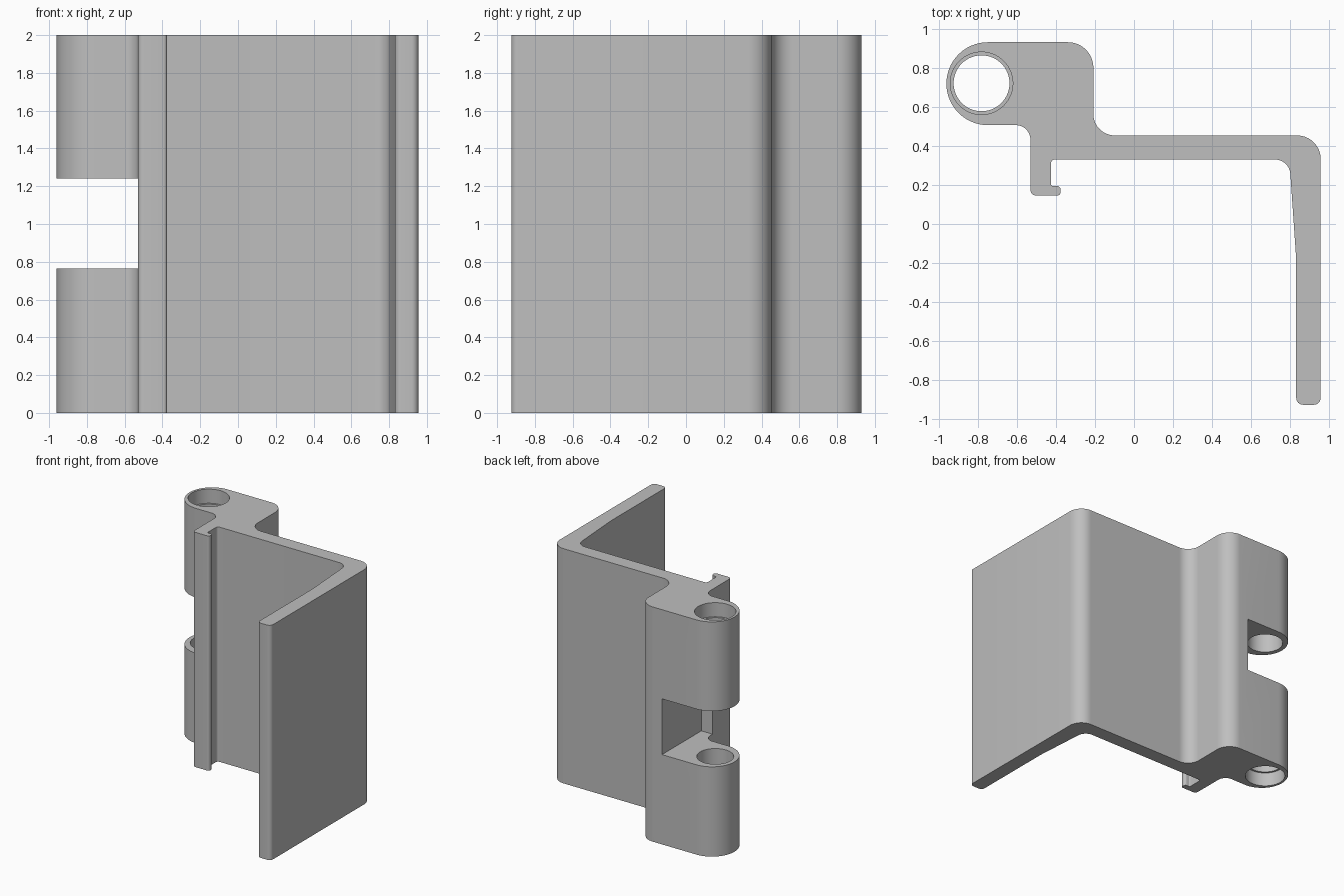
import bpy, bmesh, math
from mathutils import Vector

old = bpy.data.objects.get("Cube")
if old:
    bpy.data.objects.remove(old, do_unlink=True)

HEIGHT = 2.0
GAP_LOW, GAP_HIGH = 0.765, 1.24
PIN = (-0.78, 0.72)

grey = bpy.data.materials.new("plain grey")
grey.use_nodes = True
color = (0.52, 0.52, 0.52, 1)
grey.diffuse_color = color
grey.node_tree.nodes["Principled BSDF"].inputs["Base Color"].default_value = color


def rounded(corners):
    """Outline points with each corner (x, y, radius) replaced by a tangent arc."""
    points = []
    for i, (x, y, radius) in enumerate(corners):
        p = Vector((x, y))
        a = (Vector(corners[i - 1][:2]) - p).normalized()
        b = (Vector(corners[(i + 1) % len(corners)][:2]) - p).normalized()
        half = a.angle(b) / 2
        if radius == 0:
            points.append(p)
            continue
        center = p + (a + b).normalized() * radius / math.sin(half)
        start = p + a * radius / math.tan(half) - center
        end = p + b * radius / math.tan(half) - center
        sweep = math.pi - 2 * half
        steps = 16 if radius > 0.05 else 6
        for k in range(steps + 1):
            t = k / steps
            points.append(center + (start * math.sin((1 - t) * sweep)
                                    + end * math.sin(t * sweep)) / math.sin(sweep))
    return points


def extrude(name, outline, low, high):
    bm = bmesh.new()
    face = bm.faces.new([bm.verts.new((p[0], p[1], low)) for p in outline])
    top = bmesh.ops.extrude_face_region(bm, geom=[face])["geom"]
    moved = [v for v in top if isinstance(v, bmesh.types.BMVert)]
    bmesh.ops.translate(bm, verts=moved, vec=(0, 0, high - low))
    bmesh.ops.remove_doubles(bm, verts=bm.verts, dist=0.0005)
    bmesh.ops.recalc_face_normals(bm, faces=bm.faces)
    mesh = bpy.data.meshes.new(name)
    bm.to_mesh(mesh)
    bm.free()
    obj = bpy.data.objects.new(name, mesh)
    bpy.context.collection.objects.link(obj)
    mesh.materials.append(grey)
    return obj


def circle(radius, sides=64):
    return [(PIN[0] + radius * math.cos(2 * math.pi * k / sides),
             PIN[1] + radius * math.sin(2 * math.pi * k / sides)) for k in range(sides)]


def cut(target, name, outline, low, high):
    cutter = extrude(name, outline, low, high)
    cutter.hide_render = True
    mod = target.modifiers.new(name, "BOOLEAN")
    mod.operation, mod.solver, mod.object = "DIFFERENCE", "EXACT", cutter
    bpy.context.view_layer.objects.active = target
    bpy.ops.object.modifier_apply(modifier=mod.name)
    bpy.data.objects.remove(cutter, do_unlink=True)


# Constant section: hinge barrel, block, plate, long leg and small hook
section = [
    (-0.96, 0.93, 0.212), (-0.96, 0.506, 0.212),      # barrel
    (-0.53, 0.506, 0.075),                            # fillet to hook wall
    (-0.53, 0.145, 0.03), (-0.375, 0.145, 0.02),      # hook foot
    (-0.375, 0.195, 0.02), (-0.425, 0.195, 0.01),
    (-0.425, 0.33, 0.02),                             # plate underside
    (0.795, 0.33, 0.08), (0.83, -0.18, 0),            # tapered root of leg
    (0.83, -0.925, 0.035), (0.955, -0.925, 0.035),    # leg tip
    (0.955, 0.453, 0.12), (-0.208, 0.453, 0.11),      # outer corner, fillet
    (-0.208, 0.93, 0.13),                             # block corner
]
bracket = extrude("hinge_bracket", rounded(section), 0, HEIGHT)

# Gap between the two knuckles
gap = [(-1.2, 0.4), (-0.425, 0.4), (-0.425, 1.2), (-1.2, 1.2)]
cut(bracket, "knuckle_gap", gap, GAP_LOW, GAP_HIGH)

# Pin bore with a wider recess at each end
cut(bracket, "pin_bore", circle(0.143), -0.1, HEIGHT + 0.1)
for low, high in ((-0.1, 0.12), (HEIGHT - 0.12, HEIGHT + 0.1)):
    cut(bracket, "bore_recess", circle(0.16), low, high)

# Smooth curves, sharp edges
bpy.ops.object.select_all(action="DESELECT")
bracket.select_set(True)
bpy.context.view_layer.objects.active = bracket
bpy.ops.object.shade_smooth_by_angle(angle=math.radians(30))
